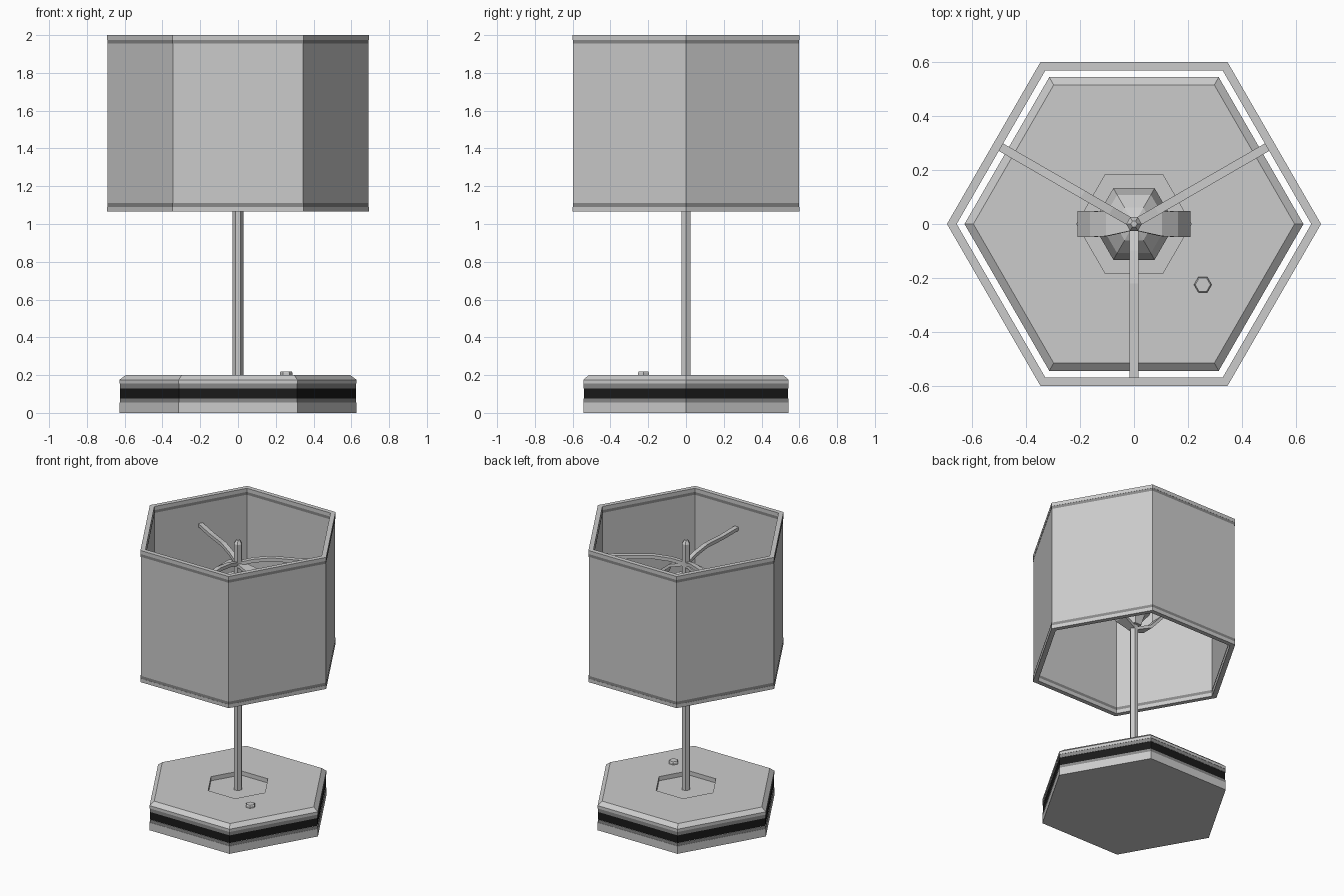
import bpy, math
from mathutils import Vector

if "Cube" in bpy.data.objects:
    bpy.data.objects.remove(bpy.data.objects["Cube"])


def add_mesh(name, verts, faces, colour=None):
    me = bpy.data.meshes.new(name)
    me.from_pydata(verts, [], faces)
    ob = bpy.data.objects.new(name, me)
    bpy.context.collection.objects.link(ob)
    if colour is not None:
        m = bpy.data.materials.new(name + "_colour")
        m.diffuse_color = (colour, colour, colour, 1)
        m.use_nodes = True
        m.node_tree.nodes["Principled BSDF"].inputs["Base Color"].default_value = m.diffuse_color
        me.materials.append(m)
    return ob


def hex_lathe(name, profile, closed=False, caps=True, at=(0, 0), colour=None):
    """Six-sided turning of (radius, z) points, listed bottom to top on the outside."""
    n = len(profile)
    verts = [(at[0] + r * math.cos(k * math.pi / 3), at[1] + r * math.sin(k * math.pi / 3), z)
             for r, z in profile for k in range(6)]
    faces = []
    for i in range(n if closed else n - 1):
        a, b = i * 6, ((i + 1) % n) * 6
        for k in range(6):
            j = (k + 1) % 6
            faces.append((a + k, a + j, b + j, b + k))
    if caps and not closed:
        faces.append(tuple(reversed(range(6))))
        faces.append(tuple(range((n - 1) * 6, n * 6)))
    return add_mesh(name, verts, faces, colour)


def strip(name, path, angle):
    """Rectangular bar along (distance, z, half width, half thickness) points, turned about z."""
    c, s = math.cos(angle), math.sin(angle)
    verts, faces = [], []
    for i, (d, z, w, t) in enumerate(path):
        p, q = path[max(i - 1, 0)], path[min(i + 1, len(path) - 1)]
        tan = Vector((q[0] - p[0], q[1] - p[1])).normalized()
        for sw, st in ((-1, -1), (1, -1), (1, 1), (-1, 1)):
            x, y, zz = d - tan.y * t * st, w * sw, z + tan.x * t * st
            verts.append((x * c - y * s, x * s + y * c, zz))
    for i in range(len(path) - 1):
        a = i * 4
        for k in range(4):
            j = (k + 1) % 4
            faces.append((a + k, a + 4 + k, a + 4 + j, a + j))
    e = len(verts) - 4
    faces += [(0, 1, 2, 3), (e + 3, e + 2, e + 1, e)]
    ob = add_mesh(name, verts, [tuple(reversed(f)) for f in faces])
    return ob


# Base: lower slab, dark trims, black band, chamfered top with a shallow recess
R = 0.628
hex_lathe("base_lower", [(R, 0), (R, 0.055)])
hex_lathe("base_trim_lower", [(R - .002, 0.055), (R - .002, 0.075)], caps=False, colour=0.25)
hex_lathe("base_band", [(R - .004, 0.075), (R - .004, 0.13)], caps=False, colour=0.01)
hex_lathe("base_trim_upper", [(R - .002, 0.13), (R - .002, 0.155)], caps=False, colour=0.25)
hex_lathe("base_upper", [(R, 0.155), (R, 0.175), (0.595, 0.2), (0.212, 0.2), (0.212, 0.17)])

# Switch button
hex_lathe("switch_button", [(0.033, 0.19), (0.033, 0.213), (0.028, 0.22)], at=(0.255, -0.225))

# Pole with pointed finial
hex_lathe("pole", [(0.029, 0.17), (0.029, 1.915), (0.012, 1.94)])

# Shade wall with rims and dark trims at both ends
hex_lathe("shade", [(0.657, 1.065), (0.693, 1.065), (0.693, 1.09), (0.69, 1.09),
                    (0.69, 1.975), (0.693, 1.975), (0.693, 2.0), (0.657, 2.0)], closed=True)
for label, z in (("lower", 1.09), ("upper", 1.955)):
    hex_lathe("shade_trim_outer_" + label, [(0.692, z), (0.692, z + 0.02)], caps=False, colour=0.25)
    hex_lathe("shade_trim_inner_" + label, [(0.655, z + 0.02), (0.655, z)], caps=False, colour=0.25)

# Three arms that carry the shade
for i, deg in enumerate((30, 150, 270)):
    strip("shade_arm_%d" % (i + 1),
          [(0.01, 1.775, 0.016, 0.012), (0.1, 1.80, 0.016, 0.012), (0.22, 1.815, 0.016, 0.012),
           (0.4, 1.805, 0.016, 0.012), (0.572, 1.805, 0.016, 0.012)], math.radians(deg))

# Bulb around the pole
hex_lathe("bulb", [(0.05, 1.34), (0.07, 1.40), (0.13, 1.47), (0.153, 1.55),
                   (0.125, 1.64), (0.07, 1.69), (0.03, 1.705)])

# Harp: two mirrored bowed strips
for name, ang in (("harp_right", 0), ("harp_left", math.pi)):
    strip(name, [(0.01, 1.32, 0.025, 0.01), (0.11, 1.36, 0.045, 0.01), (0.2, 1.46, 0.048, 0.01),
                 (0.2, 1.60, 0.048, 0.01), (0.155, 1.70, 0.048, 0.01),
                 (0.1, 1.745, 0.045, 0.01), (0.01, 1.77, 0.025, 0.01)], ang)
